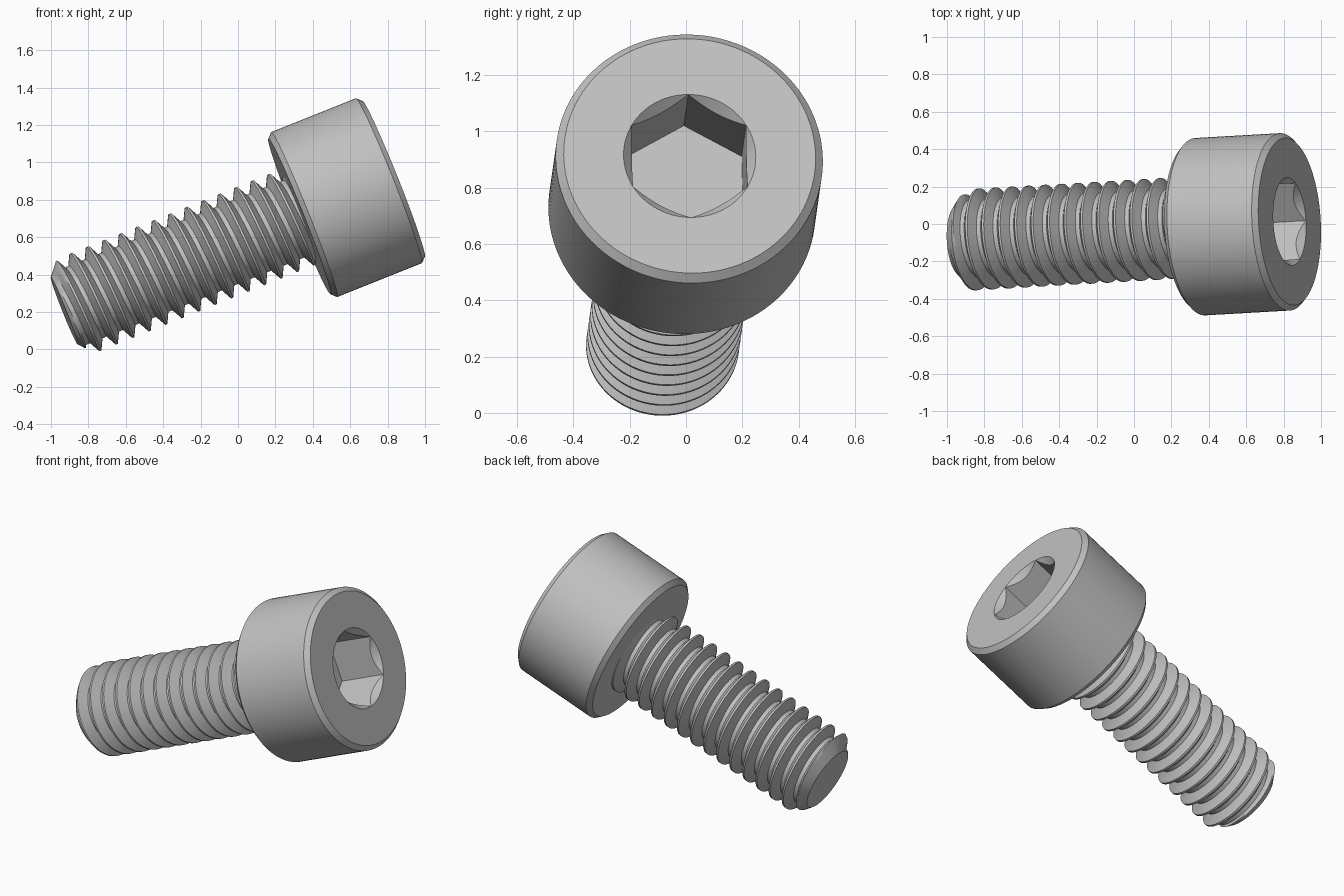
import bpy, bmesh, math
from mathutils import Matrix, Vector

if "Cube" in bpy.data.objects:
    bpy.data.objects.remove(bpy.data.objects["Cube"])

N = 96                      # sides round the axis
UNIT = 0.1357               # one design unit in scene units
LENGTH, HEAD = 14.0, 4.0    # overall length and head height in design units

# Placement: local z runs out of the head, origin at the centre of the head face
axis = Vector((0.927, 0.053, 0.371)).normalized()
up = (Vector((0, 0, 1)) - axis * axis.z).normalized()
side = axis.cross(up)
rotation = Matrix((up, side, axis)).transposed().to_4x4()
PLACE = Matrix.Translation((0.832, 0.013, 0.912)) @ rotation @ Matrix.Scale(UNIT, 4)

steel = bpy.data.materials.new("grey_steel")
steel.use_nodes = True
colour = (0.53, 0.53, 0.53, 1)
steel.diffuse_color = colour
steel.node_tree.nodes["Principled BSDF"].inputs["Base Color"].default_value = colour


def polar(r, i, z):
    a = math.tau * i / N
    return (r * math.cos(a), r * math.sin(a), z)


def finish(bm, name, recalc):
    bmesh.ops.remove_doubles(bm, verts=bm.verts, dist=0.0005)
    bmesh.ops.dissolve_degenerate(bm, edges=bm.edges, dist=0.0005)
    if recalc:
        bmesh.ops.recalc_face_normals(bm, faces=bm.faces)
    bm.transform(PLACE)
    mesh = bpy.data.meshes.new(name)
    bm.to_mesh(mesh)
    bm.free()
    mesh.materials.append(steel)
    obj = bpy.data.objects.new(name, mesh)
    bpy.context.collection.objects.link(obj)
    bpy.ops.object.select_all(action='DESELECT')
    obj.select_set(True)
    bpy.context.view_layer.objects.active = obj
    bpy.ops.object.shade_smooth_by_angle(angle=math.radians(30))


# Head: rings from the socket floor, up the hexagon walls, over the rim, to the underside
def hexagon(i):
    return 1.5 / math.cos(math.radians((360 * i / N) % 60 - 30))


RIM = 1.5 / math.cos(math.radians(30))
profile = [
    lambda i: (hexagon(i), -2.2),
    lambda i: (hexagon(i), -1.2 * (RIM - hexagon(i))),
    lambda i: (RIM, 0),
    lambda i: (3.3, 0),
    lambda i: (3.5, -0.2),
    lambda i: (3.5, 0.2 - HEAD),
    lambda i: (3.3, -HEAD),
]
bm = bmesh.new()
rings = []
for point in profile:
    ring = []
    for i in range(N):
        r, z = point(i)
        ring.append(bm.verts.new(polar(r, i, z)))
    rings.append(ring)
for a, b in zip(rings, rings[1:]):
    for i in range(N):
        j = (i + 1) % N
        bm.faces.new((a[i], a[j], b[j], b[i]))
bm.faces.new(rings[0])
bm.faces.new(rings[-1])
finish(bm, "socket_head", True)

# Threaded shank: one right-handed helical strip, trimmed by the tip chamfer
PITCH, MAJOR, ROOT, TIP = 0.7, 2.0, 1.57, 1.42
CREST_Z = -5.91
STEPS = 4
flank = [k / STEPS for k in range(STEPS + 1)]
section = [(1 / 16 + t * 5 / 16, MAJOR + t * (ROOT - MAJOR)) for t in flank]
section += [(1 - f, r) for f, r in reversed(section)]
section.append((1 + 1 / 16, MAJOR))
bottom, top = -LENGTH, 0.1 - HEAD


def thread_point(i, f, r):
    z = CREST_Z + PITCH * (i / N + f)
    z = max(bottom, min(top, z))
    return Vector(polar(min(r, TIP + 1.2 * (z + LENGTH)), i, z))


bm = bmesh.new()
first = int((bottom - CREST_Z) / PITCH - 2.2) * N
last = int((top - CREST_Z) / PITCH + 1.2) * N
for i in range(first, last):
    for (f0, r0), (f1, r1) in zip(section, section[1:]):
        quad = [thread_point(i, f0, r0), thread_point(i + 1, f0, r0),
                thread_point(i + 1, f1, r1), thread_point(i, f1, r1)]
        heights = [p.z for p in quad]
        if max(heights) > bottom and min(heights) < top:
            bm.faces.new([bm.verts.new(p) for p in quad])

# Flat end of the shank
bm.faces.new([bm.verts.new(polar(TIP, i, bottom)) for i in reversed(range(N))])
finish(bm, "threaded_shank", False)
